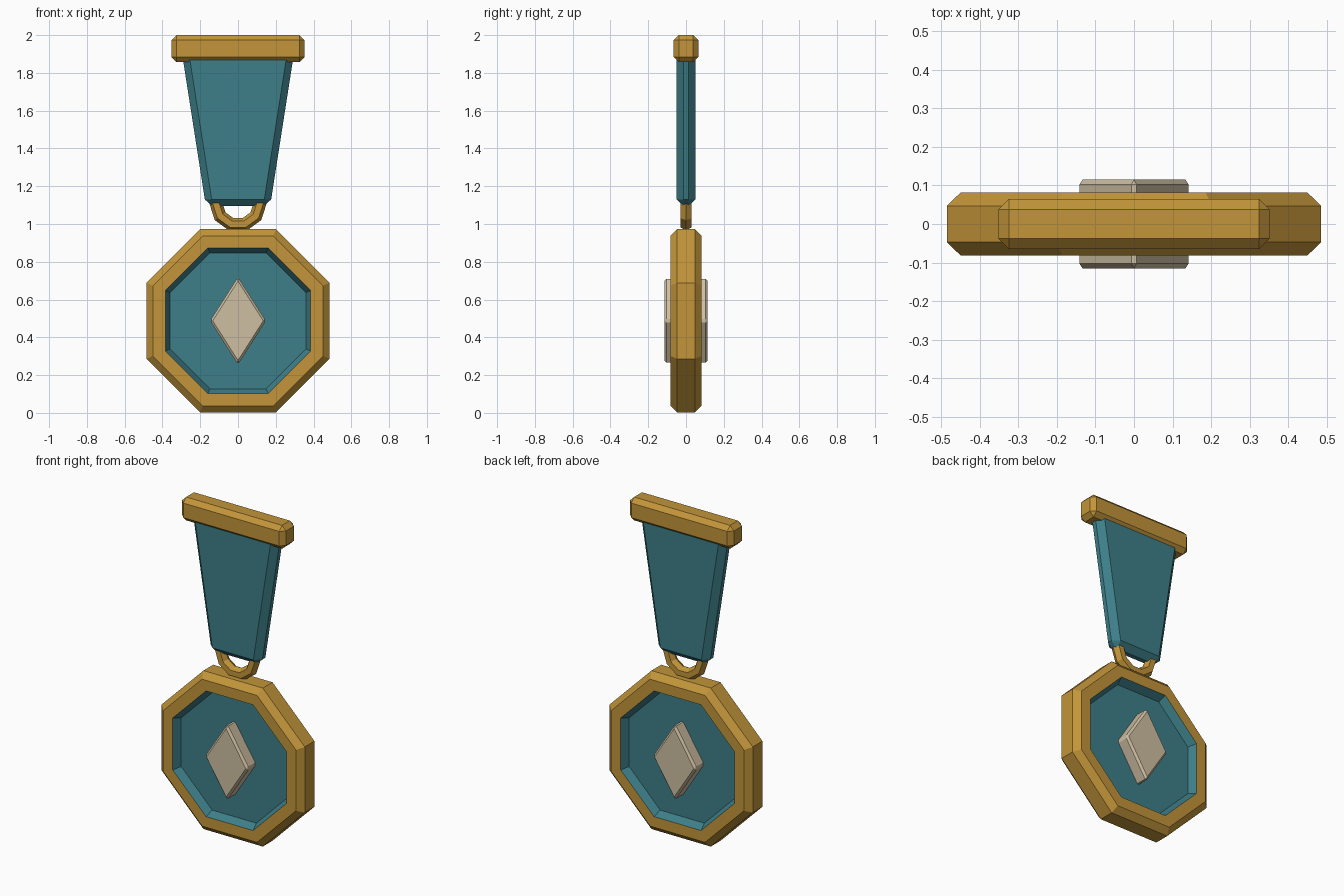
import bpy, bmesh
from math import pi, cos, sin

cube = bpy.data.objects.get("Cube")
if cube:
    bpy.data.objects.remove(cube, do_unlink=True)


def material(name, rgb):
    m = bpy.data.materials.new(name)
    m.use_nodes = True
    colour = (*rgb, 1)
    m.diffuse_color = colour
    m.node_tree.nodes["Principled BSDF"].inputs["Base Color"].default_value = colour
    return m


gold = material("gold", (0.54, 0.30, 0.042))
teal = material("teal", (0.047, 0.21, 0.25))
silver = material("pale silver", (0.62, 0.52, 0.36))


def finish(name, bm, mats):
    bmesh.ops.recalc_face_normals(bm, faces=bm.faces)
    mesh = bpy.data.meshes.new(name)
    bm.to_mesh(mesh)
    bm.free()
    for m in mats:
        mesh.materials.append(m)
    ob = bpy.data.objects.new(name, mesh)
    bpy.context.collection.objects.link(ob)
    return ob


def bevelled_plate(name, outline, half_depth, bevel, mat):
    """Extrude an (x, z) outline along y and chamfer every edge."""
    bm = bmesh.new()
    front = [bm.verts.new((x, -half_depth, z)) for x, z in outline]
    back = [bm.verts.new((x, half_depth, z)) for x, z in outline]
    bm.faces.new(front)
    bm.faces.new(back[::-1])
    n = len(outline)
    for i in range(n):
        j = (i + 1) % n
        bm.faces.new((front[i], back[i], back[j], front[j]))
    bmesh.ops.recalc_face_normals(bm, faces=bm.faces)
    bmesh.ops.bevel(bm, geom=bm.edges[:], offset=bevel, segments=1,
                    affect='EDGES', profile=0.5)
    return finish(name, bm, [mat])


# Octagonal medal: gold rim with a sunken teal panel on both sides
CENTRE = 0.4875
half = [(0.36, -0.036), (0.385, -0.082), (0.45, -0.082), (0.4855, -0.047)]
profile = half + [(r, -y) for r, y in reversed(half)]
bm = bmesh.new()
rings = []
for apothem, y in profile:
    r = apothem / cos(pi / 8)
    rings.append([bm.verts.new((r * cos((k + 0.5) * pi / 4), y,
                                CENTRE + r * sin((k + 0.5) * pi / 4)))
                  for k in range(8)])
for i, (a, b) in enumerate(zip(rings, rings[1:])):
    for k in range(8):
        f = bm.faces.new((a[k], a[(k + 1) % 8], b[(k + 1) % 8], b[k]))
        f.material_index = 1 if i in (0, len(rings) - 2) else 0
for cap in (rings[0], rings[-1]):
    bm.faces.new(cap).material_index = 1
finish("medal_disc", bm, [gold, teal])

# Diamond emblem showing on both faces
bevelled_plate("diamond_emblem",
               [(-0.148, CENTRE), (0, CENTRE - 0.232),
                (0.148, CENTRE), (0, CENTRE + 0.232)], 0.115, 0.012, silver)

# Tapered ribbon
bevelled_plate("ribbon", [(-0.17, 1.094), (0.17, 1.094),
                          (0.299, 1.92), (-0.299, 1.92)], 0.05, 0.036, teal)

# Top bar
bevelled_plate("top_bar", [(-0.352, 1.857), (0.352, 1.857),
                           (0.352, 2.0), (-0.352, 2.0)], 0.065, 0.027, gold)

# Hanging ring between ribbon and medal
MAJOR, MINOR, SIDES, SECTION = 0.117, 0.035, 10, 6
bm = bmesh.new()
loops = []
for k in range(SIDES):
    a = 2 * pi * k / SIDES
    loop = []
    for s in range(SECTION):
        t = 2 * pi * s / SECTION
        r = MAJOR + MINOR * cos(t)
        loop.append(bm.verts.new((r * cos(a), MINOR * sin(t), 1.11 + r * sin(a))))
    loops.append(loop)
for k in range(SIDES):
    a, b = loops[k], loops[(k + 1) % SIDES]
    for s in range(SECTION):
        t = (s + 1) % SECTION
        bm.faces.new((a[s], a[t], b[t], b[s]))
finish("hanging_ring", bm, [gold])
